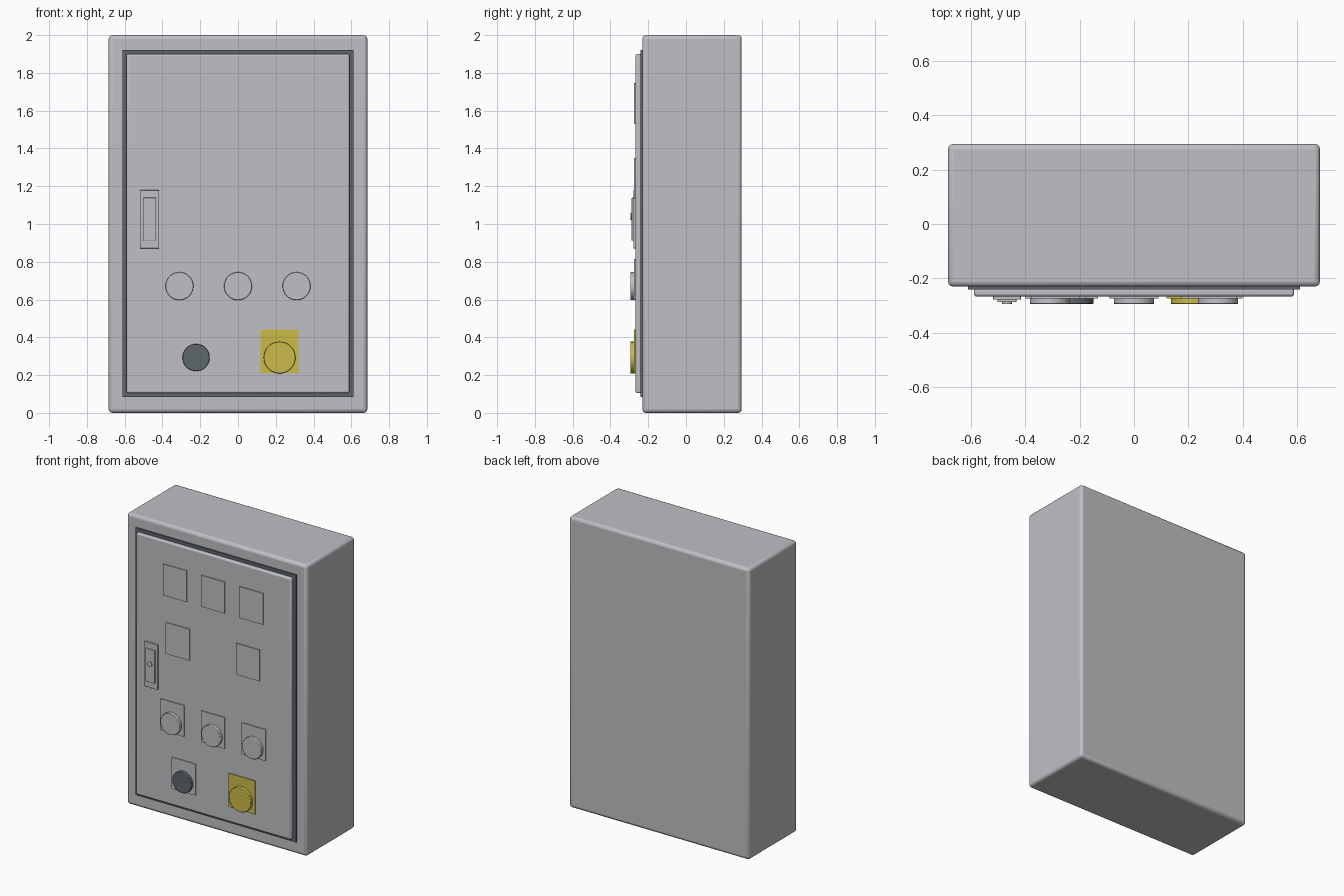
import bpy
from math import pi

default = bpy.data.objects.get("Cube")
if default:
    bpy.data.objects.remove(default)


def material(name, color):
    m = bpy.data.materials.new(name)
    m.use_nodes = True
    m.diffuse_color = (*color, 1)
    m.node_tree.nodes["Principled BSDF"].inputs["Base Color"].default_value = (*color, 1)
    return m


grey = material("light grey paint", (0.53, 0.53, 0.56))
dark = material("dark grey rubber", (0.11, 0.135, 0.145))
yellow = material("yellow plastic", (0.6, 0.5, 0.065))


def finish(obj, name, mat, bevel, segments=3):
    obj.name = name
    obj.data.materials.append(mat)
    if bevel:
        mod = obj.modifiers.new("rounded edges", 'BEVEL')
        mod.width = bevel
        mod.segments = segments
        mod.limit_method = 'ANGLE'
    bpy.ops.object.shade_smooth_by_angle(angle=0.6)
    return obj


def box(name, x, z, width, height, front, back, mat, bevel=0.0):
    """Box given by its centre and size as seen from the front, and its depth range."""
    bpy.ops.mesh.primitive_cube_add(size=1, location=(x, (front + back) / 2, z))
    obj = bpy.context.object
    obj.scale = (width, back - front, height)
    bpy.ops.object.transform_apply(location=False, rotation=False, scale=True)
    return finish(obj, name, mat, bevel)


def disc(name, x, z, radius, front, back, mat, bevel=0.0):
    """Round part whose axis points to the front."""
    bpy.ops.mesh.primitive_cylinder_add(
        vertices=48, radius=radius, depth=back - front,
        location=(x, (front + back) / 2, z), rotation=(pi / 2, 0, 0))
    return finish(bpy.context.object, name, mat, bevel, 2)


# Depth of each layer, from the housing outwards
HOUSING, SEAL, DOOR, PLATE, BUTTON = -0.231, -0.241, -0.267, -0.274, -0.295

# Housing, door seal and door
box("housing", 0, 1, 1.37, 2, HOUSING, 0.295, grey, 0.02)
box("door_seal", 0, 1.002, 1.222, 1.836, SEAL, HOUSING + 0.01, dark)
box("door", 0, 1.002, 1.18, 1.796, DOOR, SEAL + 0.005, grey, 0.01)

# Blank label plates in two rows
for row, z, columns in (("upper", 1.638, (-0.29, 0, 0.29)),
                        ("middle", 1.242, (-0.268, 0.265))):
    for i, x in enumerate(columns):
        box(f"{row}_plate_{i + 1}", x, z, 0.18, 0.215, PLATE, DOOR + 0.005, grey)

# Push buttons on their plates
for i, x in enumerate((-0.31, 0, 0.31)):
    box(f"button_plate_{i + 1}", x, 0.707, 0.18, 0.215, PLATE, DOOR + 0.005, grey)
    disc(f"push_button_{i + 1}", x, 0.671, 0.074, BUTTON, PLATE + 0.005, grey, 0.003)

# Dark selector button and yellow emergency button
box("selector_plate", -0.222, 0.328, 0.18, 0.215, PLATE, DOOR + 0.005, grey)
disc("selector_button", -0.222, 0.293, 0.072, BUTTON, PLATE + 0.005, dark, 0.003)
box("emergency_plate", 0.22, 0.326, 0.2, 0.23, PLATE, DOOR + 0.005, yellow)
disc("emergency_button", 0.22, 0.293, 0.084, BUTTON, PLATE + 0.005, yellow, 0.003)

# Door latch with a lock
box("latch_plate", -0.468, 1.025, 0.102, 0.308, -0.279, DOOR + 0.005, grey, 0.002)
box("latch_handle", -0.468, 1.026, 0.07, 0.226, -0.288, -0.275, grey, 0.002)
disc("latch_lock", -0.468, 1.04, 0.018, BUTTON, -0.285, grey)
